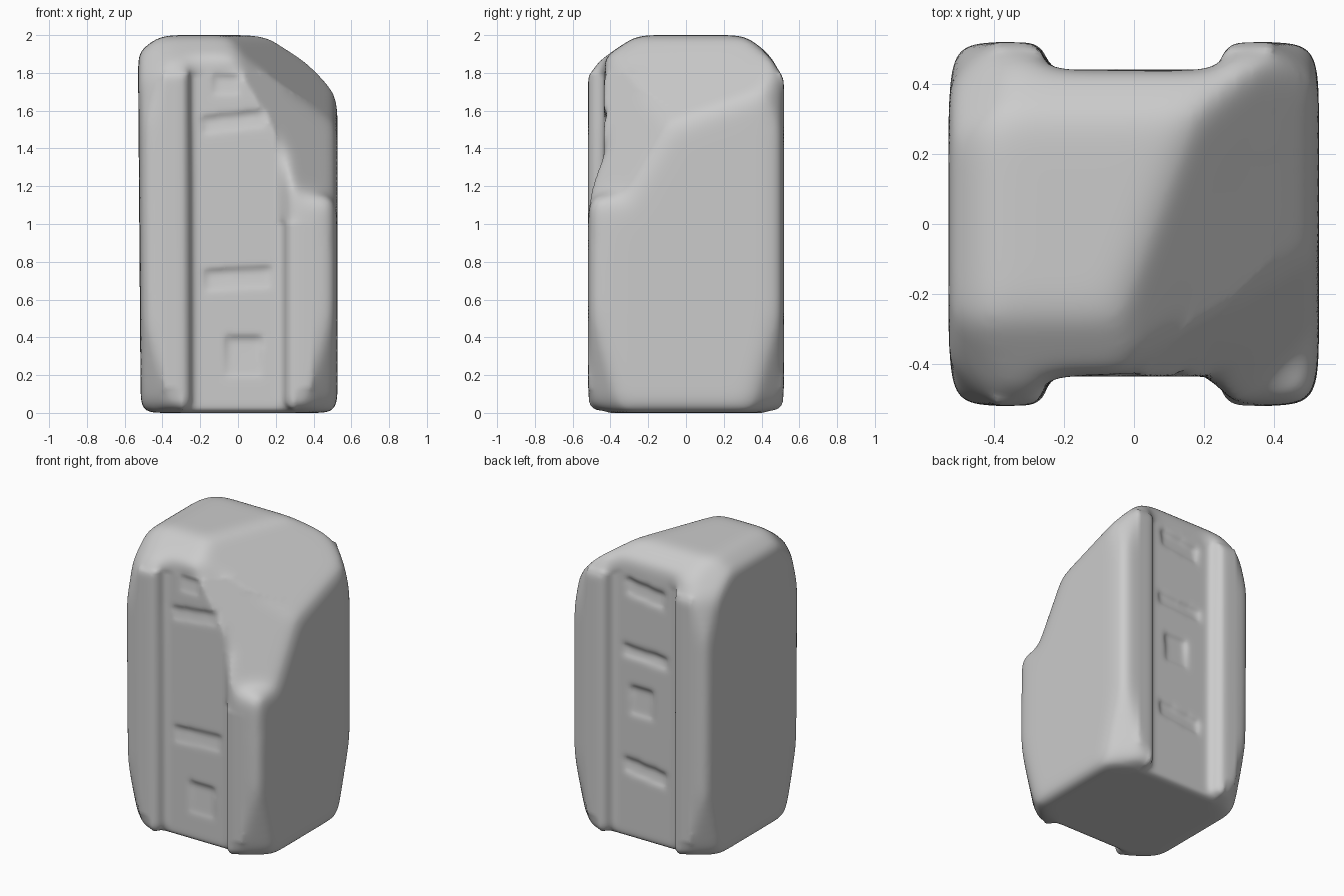
import bpy, bmesh
from mathutils import Vector

cube = bpy.data.objects.get("Cube")
if cube:
    bpy.data.objects.remove(cube, do_unlink=True)

stone = bpy.data.materials.new("grey stone")
stone.use_nodes = True
grey = (0.6, 0.6, 0.6, 1)
stone.diffuse_color = grey
stone.node_tree.nodes["Principled BSDF"].inputs["Base Color"].default_value = grey

# Worn planes as (point, normal): everything beyond them is broken off
crown = [
    ((0, -0.35, 1.94), (0, -0.55, 0.83)),
    ((0, -0.49, 1.83), (0, -0.88, 0.47)),
    ((0, 0.39, 1.94), (0, 0.6, 0.8)),
    ((0, 0.49, 1.82), (0, 0.9, 0.44)),
    ((-0.45, 0, 1.96), (-0.6, 0, 0.8)),
    ((0.28, 0.4, 1.925), (0.66, -0.25, 0.7)),
    ((0.1, 0, 2.0), (0.35, -0.12, 0.93)),
]
chip = [
    ((0.4, -0.4, 1.2), (0.65, -0.65, 0.38)),
    ((0.36, -0.515, 1.2), (0, -0.95, 0.3)),
]


def corner_wear(sx, sy):
    """Planes rounding one vertical corner towards its top and bottom."""
    steps = [(0.5, 0.5, -0.28), (0.455, 0.08, -1.1), (0.5, 1.5, 0.32), (0.455, 1.79, 1.1)]
    return [((sx * d, sy * d, z), (sx, sy, slope)) for d, z, slope in steps]


corners = [(sx, sy) for sx in (-1, 1) for sy in (-1, 1)]
worn_corners = [plane for c in corners for plane in corner_wear(*c)]


def block(bm_out, low, high, bevel, cuts):
    """Bevelled box trimmed by planes, appended to bm_out."""
    bm = bmesh.new()
    bmesh.ops.create_cube(bm, size=1)
    low, high = Vector(low), Vector(high)
    for v in bm.verts:
        v.co = (low + high) / 2 + v.co * (high - low)
    if bevel:
        bmesh.ops.bevel(bm, geom=bm.edges[:], offset=bevel, segments=3,
                        profile=0.5, affect='EDGES')
    for point, normal in cuts:
        result = bmesh.ops.bisect_plane(
            bm, geom=bm.verts[:] + bm.edges[:] + bm.faces[:],
            plane_co=point, plane_no=normal, clear_outer=True)
        rim = [e for e in result["geom_cut"] if isinstance(e, bmesh.types.BMEdge)]
        if rim:
            bmesh.ops.contextual_create(bm, geom=rim)
    bmesh.ops.recalc_face_normals(bm, faces=bm.faces[:])
    part = bpy.data.meshes.new("part")
    bm.to_mesh(part)
    bm.free()
    bm_out.from_mesh(part)
    bpy.data.meshes.remove(part)


def make_object(name, bm):
    mesh = bpy.data.meshes.new(name)
    bm.to_mesh(mesh)
    bm.free()
    obj = bpy.data.objects.new(name, mesh)
    bpy.context.collection.objects.link(obj)
    return obj


# Core and four corner posts
bm = bmesh.new()
block(bm, (-0.515, -0.435, 0), (0.527, 0.44, 2), 0.03,
      crown + worn_corners + chip[:1])
for sx, sy in corners:
    xs = sorted((sx * 0.247, 0.523 if sx > 0 else -0.508))
    ys = sorted((sy * 0.2, sy * 0.518))
    broken = sx > 0 and sy < 0
    block(bm, (xs[0], ys[0], 0.01), (xs[1], ys[1], 2), 0.055,
          crown + corner_wear(sx, sy) + (chip if broken else []))
# Stump left under the broken corner
block(bm, (0.247, -0.518, 0.01), (0.523, -0.2, 1.16), 0.065, corner_wear(1, -1))
# The left side leans out slightly
for v in bm.verts:
    if v.co.x < 0:
        v.co.x *= 1 + 0.015 * v.co.z
pillar = make_object("stone_pillar", bm)

# Shallow dents in the front and back channels: side, x, z, width, height, tilt
dents = [
    (-1, -0.02, 1.54, 0.34, 0.1, 0.02), (-1, 0, 0.71, 0.36, 0.12, 0.01),
    (-1, 0.03, 0.3, 0.2, 0.22, 0), (-1, -0.06, 1.74, 0.15, 0.12, 0),
    (1, 0, 1.7, 0.3, 0.12, 0.02), (1, 0, 1.27, 0.34, 0.09, 0.01),
    (1, 0.03, 0.95, 0.18, 0.2, 0), (1, 0, 0.48, 0.32, 0.11, 0.02),
]
bm = bmesh.new()
for side, x, z, width, height, tilt in dents:
    start = len(bm.verts)
    ys = sorted((side * 0.415, side * 0.48))
    block(bm, (x - width / 2, ys[0], z - height / 2),
          (x + width / 2, ys[1], z + height / 2), 0, [])
    bm.verts.ensure_lookup_table()
    for v in bm.verts[start:]:
        # Each dent is deepest at its top and runs out below
        if v.co.z < z and abs(v.co.y) < 0.43:
            v.co.y = side * 0.43
        v.co.z += tilt * (1 if v.co.x > x else -1)
cutter = make_object("dent_cutter", bm)
cutter.hide_render = True

# Fuse the blocks, press in the dents and wear the edges soft
fuse = pillar.modifiers.new("fuse", 'REMESH')
fuse.mode, fuse.voxel_size = 'VOXEL', 0.016
press = pillar.modifiers.new("press", 'BOOLEAN')
press.operation, press.object, press.solver = 'DIFFERENCE', cutter, 'EXACT'
even = pillar.modifiers.new("even", 'REMESH')
even.mode, even.voxel_size = 'VOXEL', 0.016
wear = pillar.modifiers.new("wear", 'SMOOTH')
wear.factor, wear.iterations = 0.5, 6

bpy.context.view_layer.update()
graph = bpy.context.evaluated_depsgraph_get()
worn = bpy.data.meshes.new_from_object(pillar.evaluated_get(graph))
pillar.modifiers.clear()
pillar.data = worn
bpy.data.objects.remove(cutter, do_unlink=True)

# Weather the crown, the broken corner and the foot more than the channels
bm = bmesh.new()
bm.from_mesh(worn)
weathered = [v for v in bm.verts
             if v.co.z > 1.8 or v.co.z < 0.12 and abs(v.co.x) > 0.3
             or v.co.z > 1.0 and v.co.x - v.co.y > 0.5 and v.co.x > 0.2
             or abs(v.co.x) > 0.4]
for _ in range(40):
    bmesh.ops.smooth_vert(bm, verts=weathered, factor=0.5,
                          use_axis_x=True, use_axis_y=True, use_axis_z=True)
bm.to_mesh(worn)
bm.free()

worn.materials.clear()
worn.materials.append(stone)
worn.polygons.foreach_set("material_index", [0] * len(worn.polygons))
bpy.context.view_layer.objects.active = pillar
pillar.select_set(True)
bpy.ops.object.shade_smooth_by_angle(angle=1.0)
